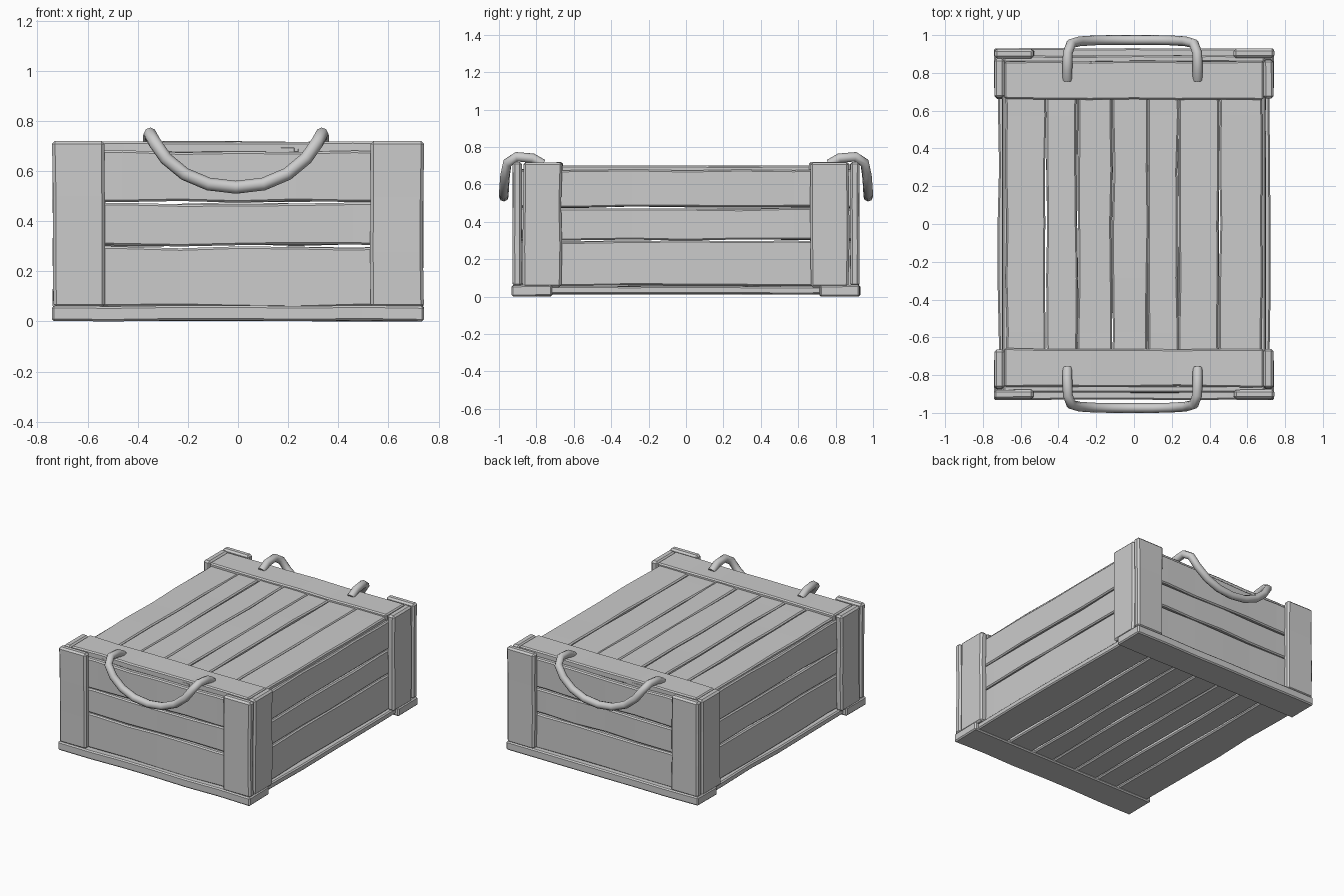
import bpy, bmesh, math, random
from mathutils import Vector

if "Cube" in bpy.data.objects:
    bpy.data.objects.remove(bpy.data.objects["Cube"])

random.seed(7)


def plank(name, lo, hi, wobble=0.005, cuts=5, bevel=0.008):
    """Hand-hewn board: box cut along its longest axis, edges wavering a little."""
    lo, hi = Vector(lo), Vector(hi)
    size = hi - lo
    order = sorted(range(3), key=lambda i: size[i])
    thin, wide, long = order
    bm = bmesh.new()
    bmesh.ops.create_cube(bm, size=1)
    for v in bm.verts:
        v.co = Vector([lo[i] + (v.co[i] + 0.5) * size[i] for i in range(3)])
    along = [e for e in bm.edges
             if abs(e.verts[0].co[long] - e.verts[1].co[long]) > size[long] * 0.5]
    bmesh.ops.subdivide_edges(bm, edges=along, cuts=cuts)
    # one offset per station and side, so the faces stay clean
    shift = {}
    mid = (lo + hi) / 2
    for v in bm.verts:
        station = round(v.co[long], 3)
        side = v.co[wide] > mid[wide]
        key = (station, side)
        if key not in shift:
            shift[key] = (random.uniform(-wobble, wobble),
                          random.uniform(-0.002, 0.002))
        v.co[wide] += shift[key][0]
        v.co[thin] += shift[key][1]
    bmesh.ops.recalc_face_normals(bm, faces=bm.faces)
    mesh = bpy.data.meshes.new(name)
    bm.to_mesh(mesh)
    bm.free()
    ob = bpy.data.objects.new(name, mesh)
    bpy.context.collection.objects.link(ob)
    mod = ob.modifiers.new("worn_edges", 'BEVEL')
    mod.width = bevel
    mod.segments = 1
    mod.limit_method = 'ANGLE'
    mod.angle_limit = math.radians(40)
    return ob


def spans(edges, gap=0.005):
    return [(a + gap / 2, b - gap / 2) for a, b in zip(edges, edges[1:])]


# Lid and floor boards run front to back
for i, (a, b) in enumerate(spans([-0.68, -0.465, -0.30, -0.115, 0.075, 0.235, 0.45, 0.68])):
    plank(f"lid_board_{i}", (a, -0.86, 0.655), (b, 0.86, 0.697 + random.uniform(-0.005, 0.005)))
for i, (a, b) in enumerate(spans([-0.725, -0.47, -0.29, -0.11, 0.08, 0.25, 0.46, 0.725], 0.012)):
    plank(f"floor_board_{i}", (a, -0.90, 0.014), (b, 0.90, 0.056))

# Wall boards, stacked three high
for i, (a, b) in enumerate(spans([0.055, 0.30, 0.475, 0.682], 0.007)):
    for s, label in ((-1, "left"), (1, "right")):
        x = sorted((s * 0.65, s * 0.697))
        plank(f"{label}_wall_board_{i}", (x[0], -0.865, a), (x[1], 0.865, b))
    for s, label in ((-1, "front"), (1, "back")):
        y = sorted((s * 0.855, s * 0.892))
        plank(f"{label}_wall_board_{i}", (-0.69, y[0], a), (0.69, y[1], b))

for sy, end in ((-1, "front"), (1, "back")):
    # Cross battens on the lid and under the floor
    y = sorted((sy * 0.66, sy * 0.862))
    plank(f"{end}_lid_batten", (-0.685, y[0], 0.67), (0.685, y[1], 0.717), 0.004)
    y = sorted((sy * 0.715, sy * 0.93))
    plank(f"{end}_floor_batten", (-0.742, y[0], 0.002), (0.742, y[1], 0.062), 0.002)
    # Corner posts, one on each face of every corner
    for sx, side in ((-1, "left"), (1, "right")):
        x = sorted((sx * 0.53, sx * 0.74))
        y = sorted((sy * 0.878, sy * 0.927))
        plank(f"{end}_{side}_end_post", (x[0], y[0], 0.056), (x[1], y[1], 0.72), 0.004, 2, 0.012)
        x = sorted((sx * 0.685, sx * 0.738))
        y = sorted((sy * 0.665, sy * 0.872))
        plank(f"{end}_{side}_side_post", (x[0], y[0], 0.05), (x[1], y[1], 0.718), 0.004, 2, 0.012)

# Rope handles drooping over both ends
half = [(0.345, 0.765, 0.708), (0.345, 0.82, 0.740), (0.343, 0.905, 0.748),
        (0.325, 0.955, 0.715), (0.28, 0.967, 0.65), (0.205, 0.972, 0.588),
        (0.11, 0.974, 0.548)]
path = half + [(0, 0.974, 0.535)] + [(-x, y, z) for x, y, z in reversed(half)]
for s, end in ((-1, "front"), (1, "back")):
    curve = bpy.data.curves.new(f"{end}_rope_handle", 'CURVE')
    curve.dimensions = '3D'
    curve.bevel_depth = 0.026
    curve.bevel_resolution = 2
    curve.use_fill_caps = True
    spline = curve.splines.new('POLY')
    spline.points.add(len(path) - 1)
    for p, (x, y, z) in zip(spline.points, path):
        p.co = (x - 0.008, s * y, z, 1)
    spline.use_smooth = True
    bpy.context.collection.objects.link(bpy.data.objects.new(f"{end}_rope_handle", curve))
